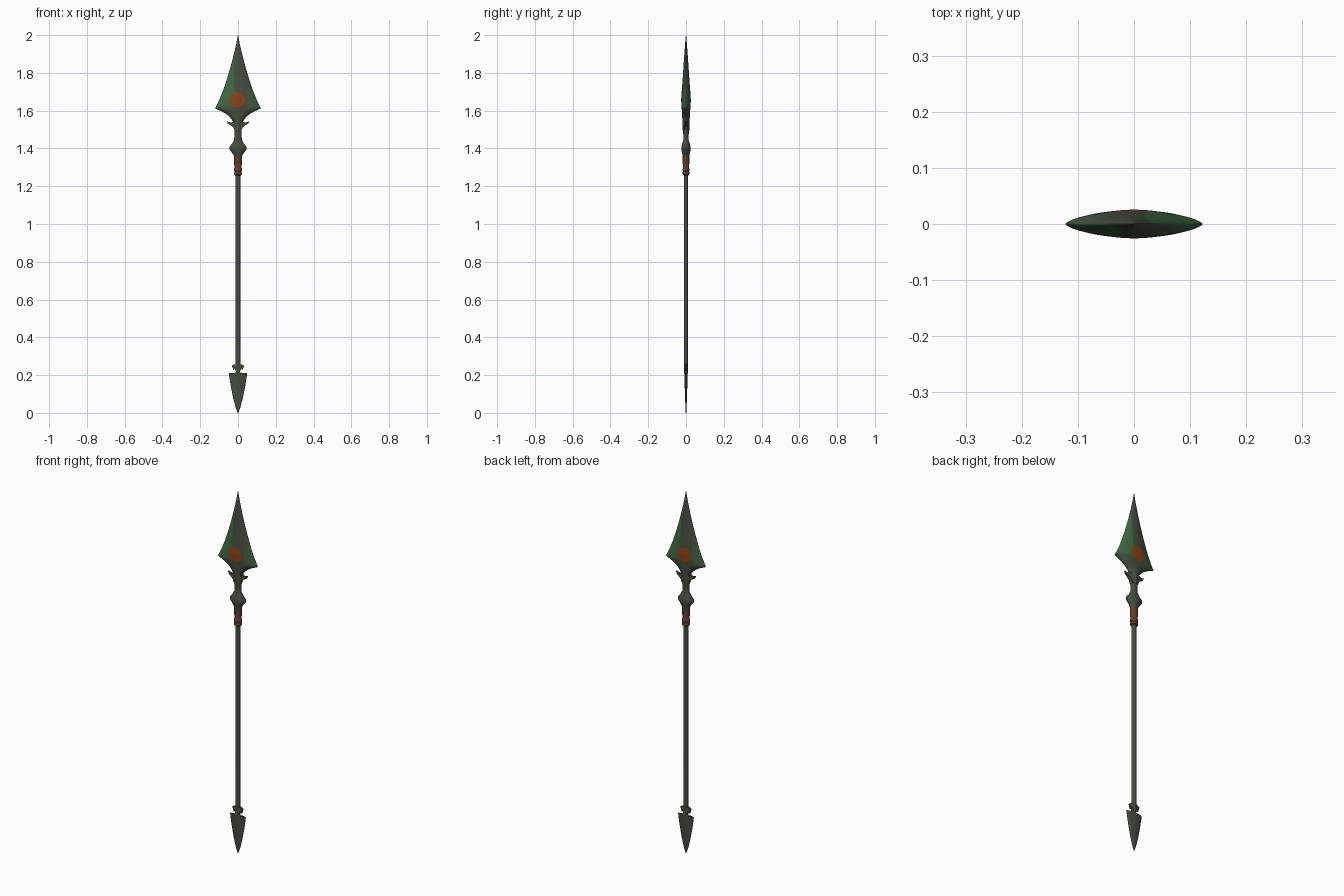
import bpy, bmesh, math

if "Cube" in bpy.data.objects:
    bpy.data.objects.remove(bpy.data.objects["Cube"])

def mat(name, r, g, b):
    m = bpy.data.materials.new(name)
    m.diffuse_color = (r, g, b, 1)
    m.use_nodes = True
    m.node_tree.nodes["Principled BSDF"].inputs["Base Color"].default_value = m.diffuse_color
    return m

STONE = mat("dark_grey_green", 0.06, 0.075, 0.05)
MOSS = mat("dull_moss_green", 0.055, 0.1, 0.052)
GREEN = mat("patina_green", 0.05, 0.14, 0.055)
RUST = mat("rust_orange", 0.25, 0.055, 0.01)
WRAP = mat("brown_wrap", 0.125, 0.047, 0.022)

def finish(name, bm, mats, rule=None, angle=35):
    bmesh.ops.remove_doubles(bm, verts=bm.verts, dist=1e-5)
    bmesh.ops.recalc_face_normals(bm, faces=bm.faces)
    if rule:
        for f in bm.faces:
            f.material_index = rule(f.calc_center_median())
    me = bpy.data.meshes.new(name)
    bm.to_mesh(me)
    bm.free()
    for m in mats:
        me.materials.append(m)
    ob = bpy.data.objects.new(name, me)
    bpy.context.collection.objects.link(ob)
    bpy.ops.object.select_all(action='DESELECT')
    ob.select_set(True)
    bpy.context.view_layer.objects.active = ob
    bpy.ops.object.shade_smooth_by_angle(angle=math.radians(angle))
    return ob

def round_section(n):
    return [(math.cos(2 * math.pi * i / n), math.sin(2 * math.pi * i / n)) for i in range(n)]

def lens_section(n, p):
    # two arcs meeting in sharp edges at x = -1 and x = 1
    us = [math.cos(math.pi * i / n) for i in range(n + 1)]
    top = [(u, max(0, 1 - u * u) ** p) for u in us]
    return top + [(u, -y) for u, y in top[-2:0:-1]]

def loft(name, rows, section, mats, rule=None, sub=1, angle=35):
    # rows are (z, half width, half depth)
    fine = []
    for a, b in zip(rows, rows[1:]):
        for k in range(sub):
            fine.append([a[j] + (b[j] - a[j]) * k / sub for j in range(3)])
    fine.append(rows[-1])
    bm = bmesh.new()
    rings = [[bm.verts.new((x * w, y * d, z)) for x, y in section] for z, w, d in fine]
    n = len(section)
    for a, b in zip(rings, rings[1:]):
        for i in range(n):
            bm.faces.new((a[i], a[(i + 1) % n], b[(i + 1) % n], b[i]))
    bm.faces.new(rings[0])
    bm.faces.new(rings[-1])
    return finish(name, bm, mats, rule, angle)

def barb(name, pts, half, side):
    # flat hooked spike, thinning toward its outer point
    bm = bmesh.new()
    far = max(p[0] for p in pts)
    layers = [[bm.verts.new((side * x, s * half * (1 - 0.8 * x / far), z)) for x, z in pts] for s in (-1, 1)]
    n = len(pts)
    for l in layers:
        bm.faces.new(l)
    for i in range(n):
        j = (i + 1) % n
        bm.faces.new((layers[0][i], layers[0][j], layers[1][j], layers[1][i]))
    finish(name, bm, [STONE])

# spear head: bright patina toward one edge, dull moss around it, rust spot on both faces
def patina(c):
    if math.hypot(c.x + 0.005, c.z - 1.655) < 0.042:
        return 3
    if c.z > 1.86 or c.z < 1.6:
        return 0
    side = -c.x if c.y < 0 else c.x
    if side > 0.022 and c.z > 1.625:
        return 2
    if side > 0.02 or (side < -0.05 and c.z < 1.72):
        return 1
    return 0

head = [(1.49, 0.019, 0.017), (1.52, 0.021, 0.018), (1.545, 0.028, 0.019), (1.565, 0.042, 0.02),
        (1.583, 0.063, 0.021), (1.598, 0.09, 0.022), (1.612, 0.122, 0.023), (1.622, 0.117, 0.0245),
        (1.66, 0.098, 0.0255), (1.71, 0.078, 0.022), (1.77, 0.058, 0.0175), (1.83, 0.04, 0.0135),
        (1.89, 0.024, 0.0095), (1.95, 0.01, 0.005), (2.0, 0.0008, 0.0008)]
loft("spear_head", head, lens_section(40, 0.65), [STONE, MOSS, GREEN, RUST], patina, sub=8)

# neck and angular collar below the head
neck = [(1.34, 0.02, 0.017), (1.362, 0.022, 0.018), (1.378, 0.032, 0.021), (1.395, 0.046, 0.025),
        (1.408, 0.046, 0.025), (1.425, 0.031, 0.02), (1.445, 0.021, 0.014), (1.47, 0.018, 0.014),
        (1.5, 0.019, 0.017)]
loft("neck_collar", neck, lens_section(10, 0.55), [STONE])

# hooked barbs under the head and above the foot blade
upper = [(0, 1.56), (0.025, 1.542), (0.04, 1.537), (0.06, 1.544), (0.054, 1.531),
         (0.038, 1.522), (0.024, 1.51), (0.016, 1.49), (0, 1.49)]
lower = [(0, 0.262), (0.012, 0.258), (0.022, 0.256), (0.033, 0.25), (0.028, 0.238),
         (0.024, 0.225), (0.018, 0.236), (0.012, 0.222), (0, 0.21)]
for side, tag in ((-1, "left"), (1, "right")):
    barb("upper_barb_" + tag, upper, 0.016, side)
    barb("foot_barb_" + tag, lower, 0.011, side)

# brown wrapped sleeve with rings
sleeve = [(1.258, 0.015, 0.014), (1.262, 0.021, 0.018), (1.272, 0.021, 0.018), (1.277, 0.018, 0.016),
          (1.282, 0.022, 0.018), (1.292, 0.022, 0.018), (1.297, 0.019, 0.016), (1.33, 0.021, 0.018),
          (1.354, 0.0225, 0.0185)]
loft("wrapped_sleeve", sleeve, round_section(16), [WRAP])

# shaft
loft("shaft", [(0.19, 0.011, 0.009), (0.26, 0.013, 0.011), (0.8, 0.0125, 0.011), (1.3, 0.013, 0.011)],
     round_section(14), [STONE])

# foot blade
foot = [(0.0, 0.002, 0.0015), (0.03, 0.013, 0.003), (0.08, 0.026, 0.005), (0.14, 0.038, 0.007),
        (0.19, 0.046, 0.009), (0.21, 0.048, 0.009), (0.207, 0.03, 0.009), (0.215, 0.014, 0.009)]
loft("foot_blade", foot, lens_section(10, 0.75), [STONE])
